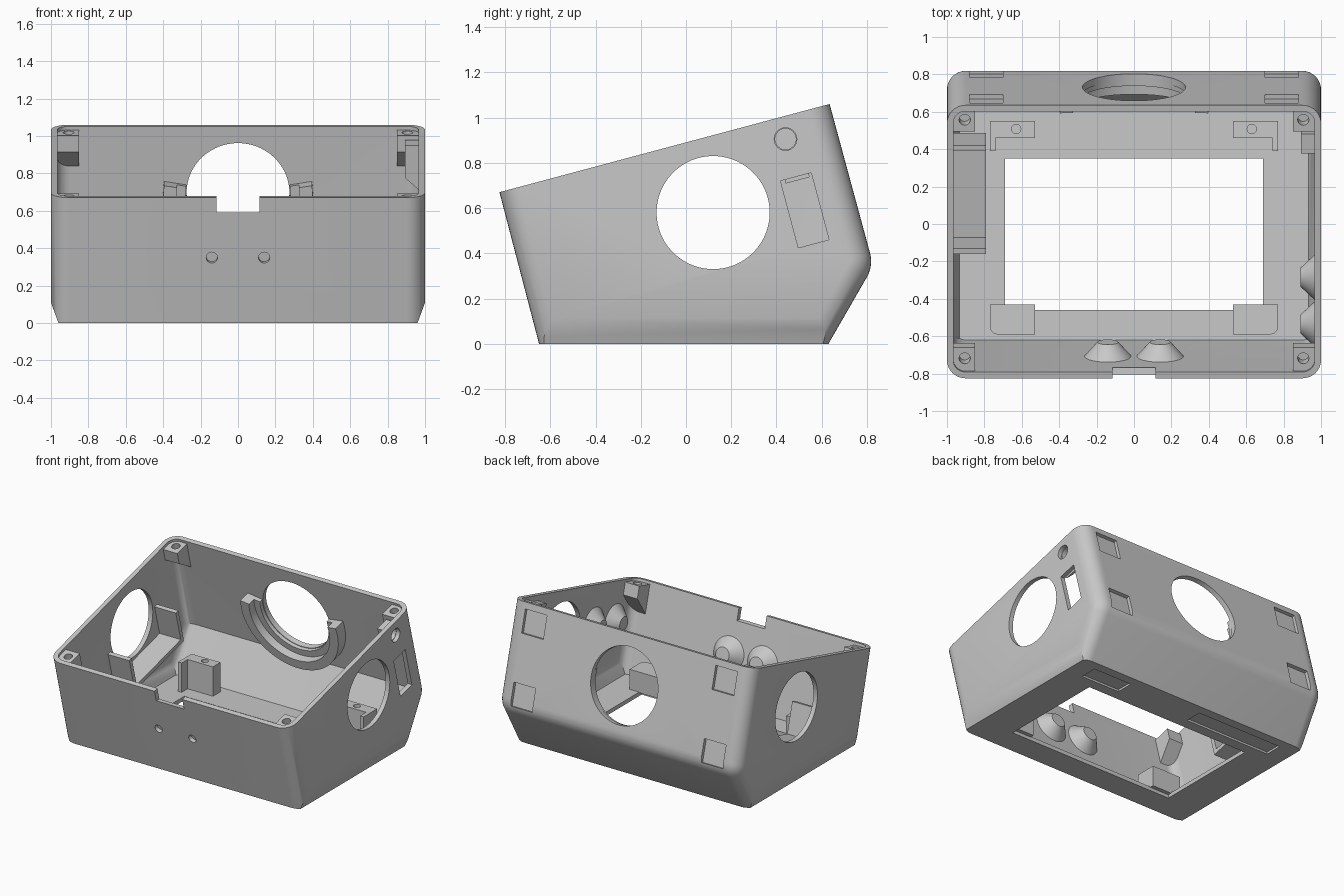
import bpy, bmesh, math
from mathutils import Matrix, Vector
from mathutils.geometry import intersect_line_line_2d

if "Cube" in bpy.data.objects:
    bpy.data.objects.remove(bpy.data.objects["Cube"])

TILT = math.atan2(0.39, 1.46)
grey = bpy.data.materials.new("plain_grey")
grey.diffuse_color = (0.58, 0.58, 0.58, 1)
grey.use_nodes = True
grey.node_tree.nodes["Principled BSDF"].inputs["Base Color"].default_value = grey.diffuse_color


def frame(x, y, z):
    """Tilted frame: local y runs along the sloping rim, local z square to it."""
    return Matrix.Translation((x, y, z)) @ Matrix.Rotation(TILT, 4, 'X')


FLAT = Matrix.Identity(4)
RIM = frame(0, -0.825, 0.67)
BACK = frame(0, 0.729, 0.705)


def finish(bm, name):
    bmesh.ops.recalc_face_normals(bm, faces=bm.faces)
    me = bpy.data.meshes.new(name)
    bm.to_mesh(me)
    bm.free()
    me.materials.append(grey)
    ob = bpy.data.objects.new(name, me)
    bpy.context.collection.objects.link(ob)
    return ob


def box(bm, x, y, z, m=FLAT):
    c = [(a + b) / 2 for a, b in (x, y, z)]
    s = [abs(b - a) for a, b in (x, y, z)]
    bmesh.ops.create_cube(bm, size=1, matrix=m @ Matrix.Translation(c) @ Matrix.Diagonal((*s, 1)))


def cyl(bm, r1, r2, depth, m, axis='Z', n=64):
    rot = {'X': Matrix.Rotation(math.pi / 2, 4, 'Y'),
           'Y': Matrix.Rotation(-math.pi / 2, 4, 'X'), 'Z': FLAT}[axis]
    bmesh.ops.create_cone(bm, cap_ends=True, segments=n, radius1=r1, radius2=r2,
                          depth=depth, matrix=m @ rot)


def loft(bm, rings):
    """Skin a row of matching closed rings and cap both ends."""
    rings = [[bm.verts.new(p) for p in ring] for ring in rings]
    bm.faces.new(rings[0])
    bm.faces.new(rings[-1][::-1])
    for a, b in zip(rings, rings[1:]):
        for i in range(len(a)):
            j = (i + 1) % len(a)
            bm.faces.new((a[i], b[i], b[j], a[j]))


def prism(bm, pts, direction, m=FLAT):
    d = Vector(direction)
    loft(bm, [[m @ Vector(p) for p in pts], [m @ (Vector(p) + d) for p in pts]])


def boolean(ob, other, op):
    mod = ob.modifiers.new("cut", 'BOOLEAN')
    mod.operation, mod.solver, mod.object = op, 'EXACT', other
    bpy.context.view_layer.objects.active = ob
    bpy.ops.object.modifier_apply(modifier=mod.name)


def cut_cyl(ob, r, depth, m, axis, n=24):
    bm = bmesh.new()
    cyl(bm, r, r, depth, m, axis, n)
    cutter = finish(bm, "hole_cutter")
    boolean(ob, cutter, 'DIFFERENCE')
    bpy.data.objects.remove(cutter)


def inset(profile, d):
    """Move the front and back lines of a counter-clockwise outline inward by d."""
    pts = [Vector(p) for p in profile]
    lines = []
    for p, q in zip(pts, pts[1:] + pts[:1]):
        t = (q - p).normalized()
        nrm = Vector((t.y, -t.x))
        move = -nrm * d if abs(nrm.y) < 0.8 else Vector((0, 0))
        lines.append((p + move, t))
    out = []
    for (p, t), (q, s) in zip(lines[-1:] + lines[:-1], lines):
        k = (q - p).cross(s) / t.cross(s)
        out.append(p + t * k)
    return out


def body(name, profile, half, low, radius):
    """Side profile lofted across x with rounded upright corners and chamfered lower sides."""
    n = 8
    arc = [i * math.pi / 2 / n for i in range(n + 1)]
    steps = [(half - radius + radius * math.sin(a), radius * (1 - math.cos(a))) for a in arc]
    steps = [(-x, d) for x, d in reversed(steps)] + steps
    bm = bmesh.new()
    loft(bm, [[(x, p.x, p.y) for p in inset(profile, d)] for x, d in steps])
    for s in (-1, 1):
        res = bmesh.ops.bisect_plane(bm, geom=bm.verts[:] + bm.edges[:] + bm.faces[:],
                                     plane_co=(s * half, 0, low), plane_no=(s * 0.11, 0, -0.04),
                                     clear_outer=True)
        cut = [e for e in res['geom_cut'] if isinstance(e, bmesh.types.BMEdge)]
        bmesh.ops.contextual_create(bm, geom=cut)
    return finish(bm, name)


# Rounded knee between the back wall and the lower back slope
knee, R = Vector((0.829, 0.345)), 0.14
lo = (Vector((0.63, 0)) - knee).normalized()
hi = (Vector((0.635, 1.06)) - knee).normalized()
half_angle = lo.angle(hi) / 2
centre = knee + (lo + hi).normalized() * R / math.sin(half_angle)
mid = math.atan2(*(knee - centre).yx)
sweep = math.pi / 2 - half_angle
knee_pts = [tuple(centre + R * Vector((math.cos(a), math.sin(a))))
            for a in (mid + sweep * k / 3 for k in range(-3, 4))]

# Shell and cavity
shell = body("case_shell", [(-0.825, 0.67), (-0.65, 0), (0.63, 0), *knee_pts, (0.635, 1.06)],
             1.0, 0.11, 0.1)
cavity = body("cavity_cutter", [(-0.83, 0.824), (-0.62, 0.03), (0.607, 0.03),
                                (0.785, 0.345), (0.565, 1.197)], 0.966, 0.12, 0.065)
cavity.hide_render = True
boolean(shell, cavity, 'DIFFERENCE')

# Openings and shallow recesses
bm = bmesh.new()
box(bm, (-0.69, 0.69), (-0.46, 0.35), (-0.1, 0.1))
box(bm, (-0.115, 0.115), (-0.9, -0.74), (0.59, 0.8))
for s in (-1, 1):
    cyl(bm, 0.25, 0.25, 0.12, Matrix.Translation((s * 0.99, 0.12, 0.58)), 'X', 96)
    cyl(bm, 0.03, 0.03, 0.12, frame(s * 0.14, -0.74, 0.35), 'Y', 24)
    for v in (-0.28, 0.235):
        box(bm, sorted((s * 0.70, s * 0.88)), (-0.022, 0.1), (v - 0.085, v + 0.085), BACK)
cyl(bm, 0.275, 0.275, 0.16, BACK, 'Y', 96)
box(bm, (0.9, 1.1), (-0.07, 0.07), (-0.153, 0.153), frame(0, 0.525, 0.59))
cyl(bm, 0.05, 0.05, 0.12, Matrix.Translation((0.99, 0.44, 0.905)), 'X', 32)
box(bm, (0.5, 0.82), (0.43, 0.56), (-0.05, 0.015))
box(bm, (-0.82, -0.11), (0.43, 0.56), (-0.05, 0.015))
cutter = finish(bm, "opening_cutter")
boolean(shell, cutter, 'DIFFERENCE')
bpy.data.objects.remove(cutter)

# Corner screw posts, tapering into the end walls
for s, side in ((-1, "left"), (1, "right")):
    for end, u0, u1, uc in (("front", 0.165, 0.0, 0.105), ("back", 1.36, 1.52, 1.425)):
        bm = bmesh.new()
        prism(bm, [(s * 0.85, u0, -0.02), (s * 0.85, u1, -0.02),
                   (s * 0.85, u1, -0.26), (s * 0.85, u0, -0.11)], (s * 0.14, 0, 0), RIM)
        post = finish(bm, f"{end}_{side}_screw_post")
        boolean(post, cavity, 'INTERSECT')
        cut_cyl(post, 0.03, 0.16, RIM @ Matrix.Translation((s * 0.905, uc, -0.02)), 'Z')

# Stepped half ring behind the round back opening
for name, r0, r1, y0, y1 in (("ring_seat", 0.28, 0.40, -0.065, -0.02),
                             ("ring_collar", 0.33, 0.40, -0.125, -0.06)):
    bm = bmesh.new()
    n = 40
    arc = [math.pi - 0.16 + (math.pi + 0.32) * i / n for i in range(n + 1)]
    pts = [(r1 * math.cos(a), y0, r1 * math.sin(a)) for a in arc]
    pts += [(r0 * math.cos(a), y0, r0 * math.sin(a)) for a in reversed(arc)]
    prism(bm, pts, (0, y1 - y0, 0), BACK)
    boolean(finish(bm, name), cavity, 'INTERSECT')

# U-shaped cradle around the left side opening
bm = bmesh.new()
w, t = 0.30, 0.03
outline = [(-w, -0.04), (-w, -w), (w, -w), (w, -0.04), (w - t, -0.04),
           (w - t, -w + t), (-w + t, -w + t), (-w + t, -0.04)]
prism(bm, [(-0.975, u, v) for u, v in outline], (0.185, 0, 0), frame(0, 0.12, 0.58))
finish(bm, "side_cradle")

# Conical screw bosses on the front and right walls
bm = bmesh.new()
for x in (-0.14, 0.14):
    cyl(bm, 0.13, 0.055, 0.085, frame(x, -0.74, 0.35) @ Matrix.Translation((0, 0.07, 0)), 'Y', 48)
finish(bm, "front_cone_bosses")
bm = bmesh.new()
for y, z in ((-0.285, 0.52), (-0.535, 0.45)):
    cyl(bm, 0.125, 0.05, 0.08, Matrix.Translation((0.93, y, z)) @ Matrix.Rotation(math.pi, 4, 'Z'),
        'X', 48)
finish(bm, "right_cone_bosses")

# Thickened block around the small right hole
bm = bmesh.new()
prism(bm, [(0.97, -0.05, 0.06), (0.893, -0.05, 0.06), (0.893, -0.05, -0.12), (0.97, -0.05, -0.19)],
      (0, 0.11, 0), frame(0, 0.44, 0.905))
block = finish(bm, "button_block")
cut_cyl(block, 0.046, 0.3, Matrix.Translation((0.95, 0.44, 0.905)), 'X', 32)

# Floor pads beside the window
for s, side in ((-1, "left"), (1, "right")):
    bm = bmesh.new()
    prism(bm, [(s * x, y, 0.025) for x, y in ((0.53, 0.55), (0.77, 0.55), (0.77, 0.39),
                                              (0.74, 0.39), (0.74, 0.46), (0.53, 0.46))],
          (0, 0, 0.225))
    pad = finish(bm, f"back_{side}_pad")
    cut_cyl(pad, 0.025, 0.24, Matrix.Translation((s * 0.63, 0.508, 0.25)), 'Z')
    bm = bmesh.new()
    corner = [(0.73 + 0.04 * math.sin(a), -0.55 - 0.04 * math.cos(a))
              for a in (i * math.pi / 12 for i in range(7))]
    prism(bm, [(s * x, y, 0.025) for x, y in [(0.53, -0.43), (0.53, -0.59)] + corner
               + [(0.77, -0.43)]], (0, 0, 0.155))
    finish(bm, f"front_{side}_pad")

bpy.data.objects.remove(cavity)
for ob in bpy.context.scene.objects:
    ob.select_set(True)
    bpy.context.view_layer.objects.active = ob
bpy.ops.object.shade_smooth_by_angle(angle=math.radians(30))
